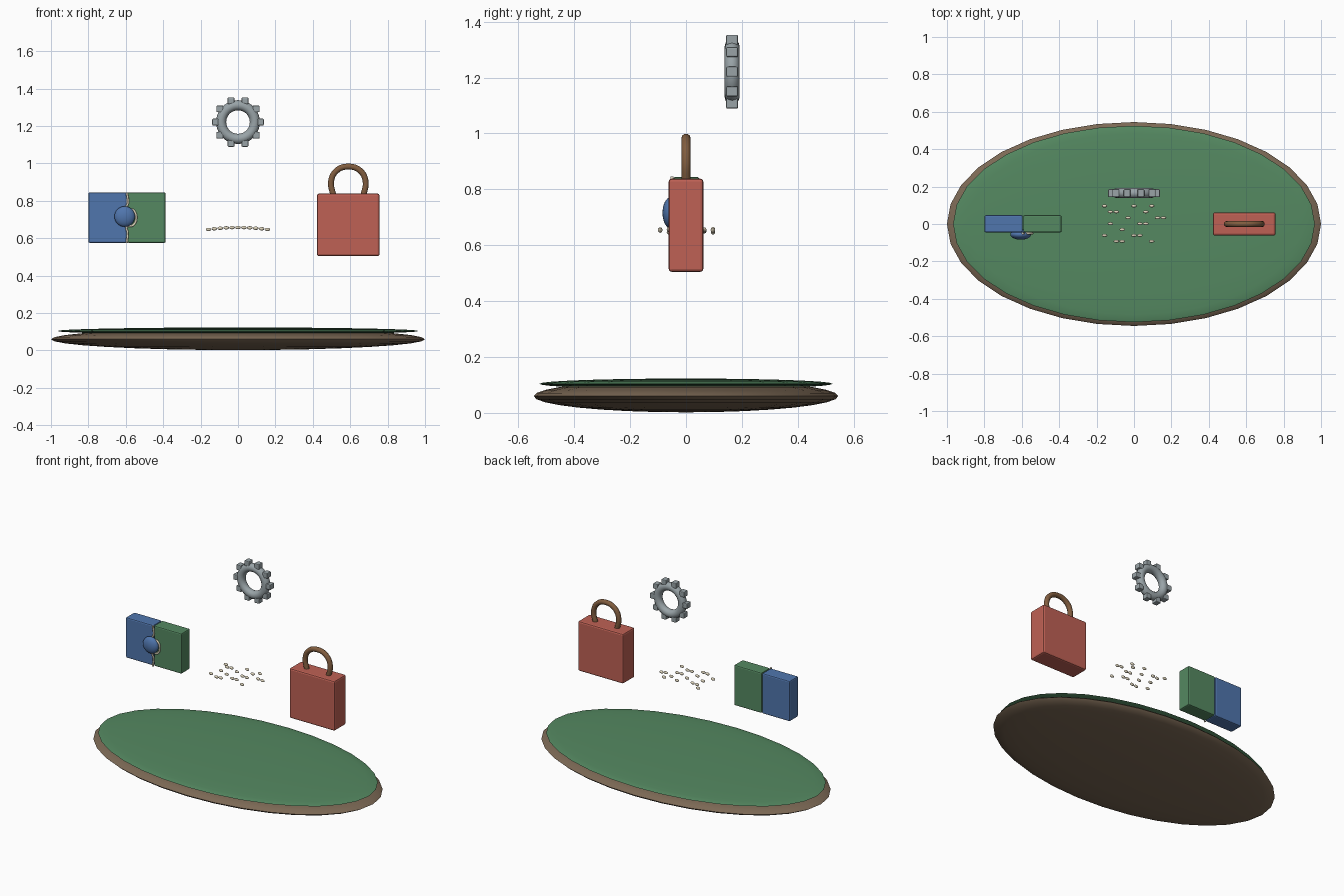
import bpy, math
from mathutils import Vector

if "Cube" in bpy.data.objects:
    bpy.data.objects.remove(bpy.data.objects["Cube"])


def material(name, rgb):
    m = bpy.data.materials.new(name)
    m.diffuse_color = (*rgb, 1)
    m.use_nodes = True
    m.node_tree.nodes["Principled BSDF"].inputs["Base Color"].default_value = m.diffuse_color
    return m


BROWN = material("earth_brown", (0.20, 0.14, 0.09))
GREEN = material("green", (0.09, 0.25, 0.12))
BLUE = material("blue", (0.08, 0.18, 0.42))
RED = material("red", (0.52, 0.12, 0.09))
TAN = material("handle_brown", (0.22, 0.11, 0.05))
CREAM = material("cream", (0.75, 0.68, 0.52))
STEEL = material("steel", (0.32, 0.37, 0.39))


def finish(name, mat, smooth=True):
    o = bpy.context.object
    o.name = name
    o.data.materials.append(mat)
    if smooth:
        bpy.ops.object.shade_smooth_by_angle(angle=math.radians(35))
    return o


def ellipsoid(name, loc, radii, mat, seg=32, rings=16):
    bpy.ops.mesh.primitive_uv_sphere_add(segments=seg, ring_count=rings, radius=1, location=loc)
    bpy.context.object.scale = radii
    bpy.ops.object.transform_apply(location=False, rotation=False, scale=True)
    return finish(name, mat)


def box(name, lo, hi, mat, bevel):
    lo, hi = Vector(lo), Vector(hi)
    bpy.ops.mesh.primitive_cube_add(size=1, location=(lo + hi) / 2)
    bpy.context.object.scale = hi - lo
    bpy.ops.object.transform_apply(location=False, rotation=False, scale=True)
    o = finish(name, mat, False)
    b = o.modifiers.new("bevel", "BEVEL")
    b.width, b.segments = bevel, 2
    return o


def tube(name, points, radius, mat):
    c = bpy.data.curves.new(name, "CURVE")
    c.dimensions = "3D"
    c.bevel_depth, c.bevel_resolution = radius, 3
    c.use_fill_caps = True
    s = c.splines.new("BEZIER")
    s.bezier_points.add(len(points) - 1)
    for bp, p in zip(s.bezier_points, points):
        bp.co = p
        bp.handle_left_type = bp.handle_right_type = "AUTO"
    s.resolution_u = 8
    c.materials.append(mat)
    o = bpy.data.objects.new(name, c)
    bpy.context.collection.objects.link(o)
    return o


# Oval ground with a grassy top
ellipsoid("ground", (0, 0, 0.06), (1.0, 0.545, 0.058), BROWN)
ellipsoid("grass_top", (0, 0, 0.104), (0.967, 0.525, 0.019), GREEN)

# Two interlocking blocks with a seam and round tab
box("left_block", (-0.80, -0.045, 0.575), (-0.595, 0.047, 0.845), BLUE, 0.008)
box("right_block", (-0.592, -0.045, 0.575), (-0.387, 0.047, 0.845), GREEN, 0.008)
ellipsoid("round_tab", (-0.606, -0.056, 0.716), (0.055, 0.028, 0.055), BLUE)
seam = [(-0.595, 0.845), (-0.588, 0.79), (-0.595, 0.76), (-0.56, 0.75), (-0.544, 0.71),
        (-0.56, 0.67), (-0.595, 0.66), (-0.59, 0.63), (-0.595, 0.575)]
tube("seam_cord", [(x, -0.05, z) for x, z in seam], 0.006, CREAM)

# Bag with an arched handle
box("bag_body", (0.422, -0.062, 0.505), (0.757, 0.062, 0.838), RED, 0.010)
arch = [(-0.078, 0.82), (-0.092, 0.905), (-0.062, 0.962), (0, 0.983),
        (0.062, 0.962), (0.092, 0.905), (0.078, 0.82)]
tube("bag_handle", [(0.59 + x, 0, z) for x, z in arch], 0.0165, TAN)

# Gear ring with ten upright teeth
bpy.ops.mesh.primitive_torus_add(major_radius=0.09, minor_radius=0.027, major_segments=40,
                                 minor_segments=12, location=(0, 0.165, 1.221),
                                 rotation=(math.pi / 2, 0, 0))
finish("gear_ring", STEEL)
for i in range(10):
    a = i * math.tau / 10
    c = Vector((0.12 * math.cos(a), 0.165, 1.221 + 0.12 * math.sin(a)))
    h = Vector((0.018, 0.021, 0.018))
    box(f"gear_tooth_{i}", c - h, c + h, STEEL, 0.005)

# Scattered seeds on a gentle arch, listed as columns per row
rows = [(2, 3, 8), (0, 5, 6), (3,), (1, 6, 7), (4, 9, 10), (1, 2, 7), (0, 5, 8)]
for r, cols in enumerate(rows):
    for c in cols:
        x = (c - 5) * 0.0315
        ellipsoid(f"seed_{r}_{c}", (x, (r - 3) * 0.0315 + 0.002, 0.657 - 0.4 * x * x),
                  (0.015, 0.008, 0.009), CREAM, 12, 8)
